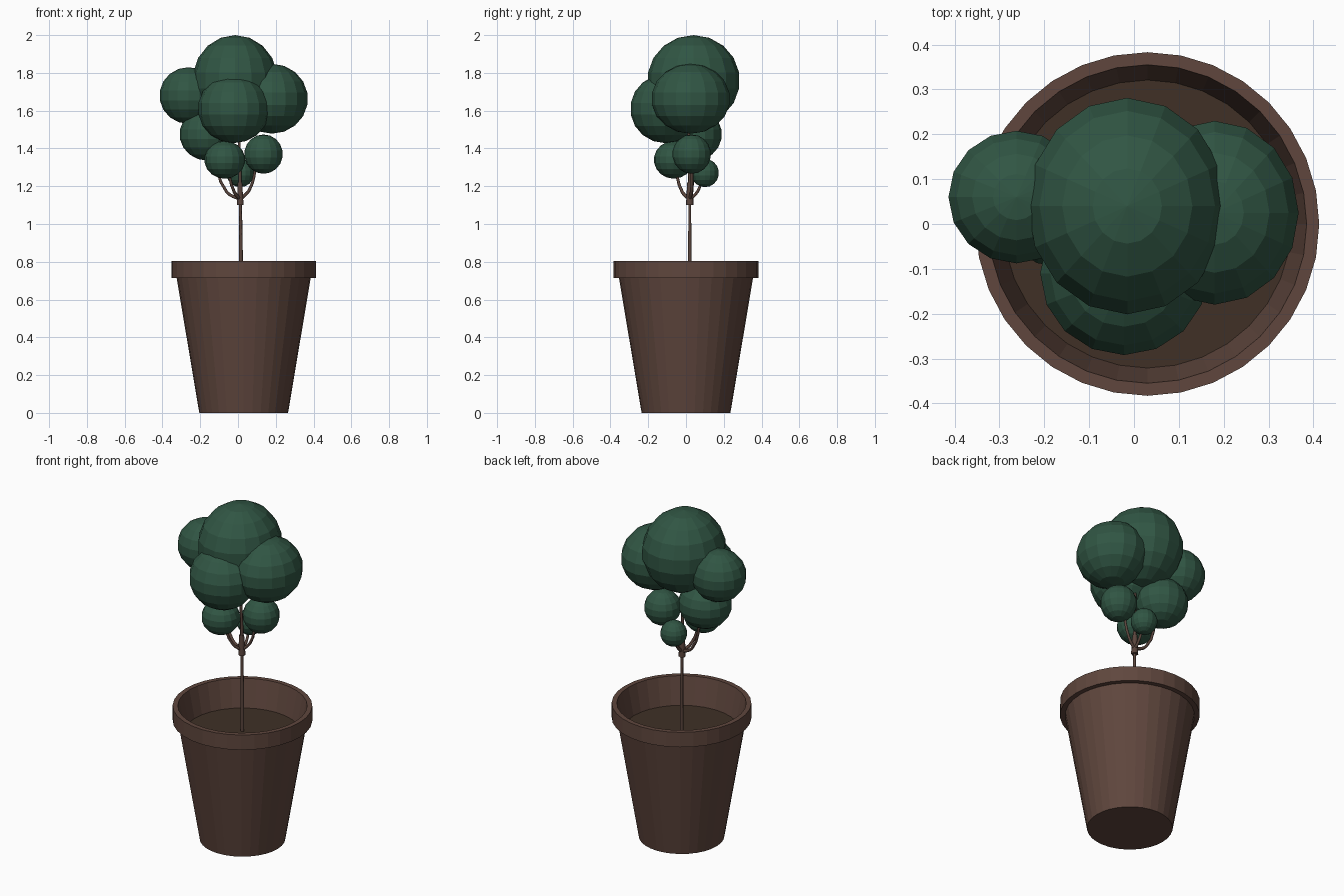
import bpy
import bmesh
from math import sin, cos, pi
from mathutils import Vector

cube = bpy.data.objects.get("Cube")
if cube:
    bpy.data.objects.remove(cube, do_unlink=True)


def material(name, rgb):
    m = bpy.data.materials.new(name)
    m.use_nodes = True
    m.diffuse_color = (*rgb, 1)
    m.node_tree.nodes["Principled BSDF"].inputs["Base Color"].default_value = (*rgb, 1)
    return m


CLAY = material("brown clay", (0.115, 0.062, 0.047))
SOIL = material("dark soil", (0.05, 0.03, 0.019))
BARK = material("brown bark", (0.1, 0.058, 0.045))
LEAF = material("dark green leaves", (0.03, 0.092, 0.057))


def add_object(name, bm, mat):
    bmesh.ops.recalc_face_normals(bm, faces=bm.faces[:])
    me = bpy.data.meshes.new(name)
    bm.to_mesh(me)
    bm.free()
    me.materials.append(mat)
    ob = bpy.data.objects.new(name, me)
    bpy.context.collection.objects.link(ob)
    return ob


def lathe(name, profile, mat, centre, sides=32):
    """Revolve (radius, height) points and cap both ends."""
    bm = bmesh.new()
    rings = [[bm.verts.new((centre + r * cos(2 * pi * i / sides), r * sin(2 * pi * i / sides), z))
              for i in range(sides)] for r, z in profile]
    for a, b in zip(rings, rings[1:]):
        for i in range(sides):
            j = (i + 1) % sides
            bm.faces.new((a[i], a[j], b[j], b[i]))
    bm.faces.new(rings[0])
    bm.faces.new(rings[-1])
    return add_object(name, bm, mat)


def branch(name, points, thickness):
    """Round tapering limb through the points, turned into a mesh."""
    cu = bpy.data.curves.new(name, "CURVE")
    cu.dimensions = "3D"
    cu.bevel_depth = thickness
    cu.bevel_resolution = 1
    cu.resolution_u = 4
    cu.use_fill_caps = True
    sp = cu.splines.new("BEZIER")
    sp.bezier_points.add(len(points) - 1)
    for i, (bp, p) in enumerate(zip(sp.bezier_points, points)):
        bp.co = p
        bp.radius = 1 - 0.3 * i / (len(points) - 1)
        bp.handle_left_type = bp.handle_right_type = "AUTO"
    ob = bpy.data.objects.new(name, cu)
    bpy.context.collection.objects.link(ob)
    cu.materials.append(BARK)
    bpy.ops.object.select_all(action="DESELECT")
    ob.select_set(True)
    bpy.context.view_layer.objects.active = ob
    bpy.ops.object.convert(target="MESH")


def leaf_ball(name, centre, size):
    bm = bmesh.new()
    bmesh.ops.create_uvsphere(bm, u_segments=16, v_segments=9, radius=1)
    bmesh.ops.scale(bm, vec=size, verts=bm.verts)
    bmesh.ops.translate(bm, vec=centre, verts=bm.verts)
    add_object(name, bm, LEAF)


# Pot: tapered wall, overhanging rim, hollow inside down to the soil
POT_X = 0.03
lathe("pot", [(0.235, 0), (0.355, 0.715), (0.383, 0.715), (0.383, 0.805),
              (0.355, 0.805), (0.32, 0.635)], CLAY, POT_X)
lathe("soil", [(0.318, 0.625), (0.321, 0.641)], SOIL, POT_X)

# Trunk and the limbs that fork from it
fork = Vector((0.012, 0.02, 1.13))
branch("trunk", [(0.015, 0.02, 0.62), (0.015, 0.02, 0.9), fork], 0.0115)
branch("trunk_fork", [(0.012, 0.02, 1.1), (0.01, 0.02, 1.22)], 0.02)
limbs = {
    "left_limb": ((0.06, 0.03, 1.18), (0.1, 0.03, 1.33)),
    "right_limb": ((-0.06, 0.03, 1.17), (-0.13, 0.04, 1.4)),
    "front_limb": ((-0.02, -0.02, 1.17), (-0.06, -0.06, 1.32)),
    "back_limb": ((0.015, 0.06, 1.17), (0.01, 0.09, 1.25)),
    "centre_limb": ((0.01, 0.02, 1.3), (0, 0.01, 1.6)),
}
for name, path in limbs.items():
    branch(name, [fork, *path], 0.01)

# Clusters of leaves
leaf_ball("top_leaves", (-0.015, 0.04, 1.76), (0.226, 0.245, 0.24))
leaf_ball("front_leaves", (-0.022, -0.11, 1.61), (0.19, 0.185, 0.182))
leaf_ball("left_leaves", (0.18, 0.025, 1.663), (0.19, 0.208, 0.185))
leaf_ball("right_leaves", (-0.262, 0.06, 1.68), (0.154, 0.15, 0.15))
leaf_ball("lower_right_leaves", (-0.16, 0.045, 1.475), (0.15, 0.145, 0.14))
leaf_ball("small_front_leaves", (-0.07, -0.065, 1.34), (0.108, 0.105, 0.1))
leaf_ball("small_left_leaves", (0.135, 0.03, 1.37), (0.102, 0.102, 0.104))
leaf_ball("small_back_leaves", (0.012, 0.1, 1.27), (0.074, 0.074, 0.075))
